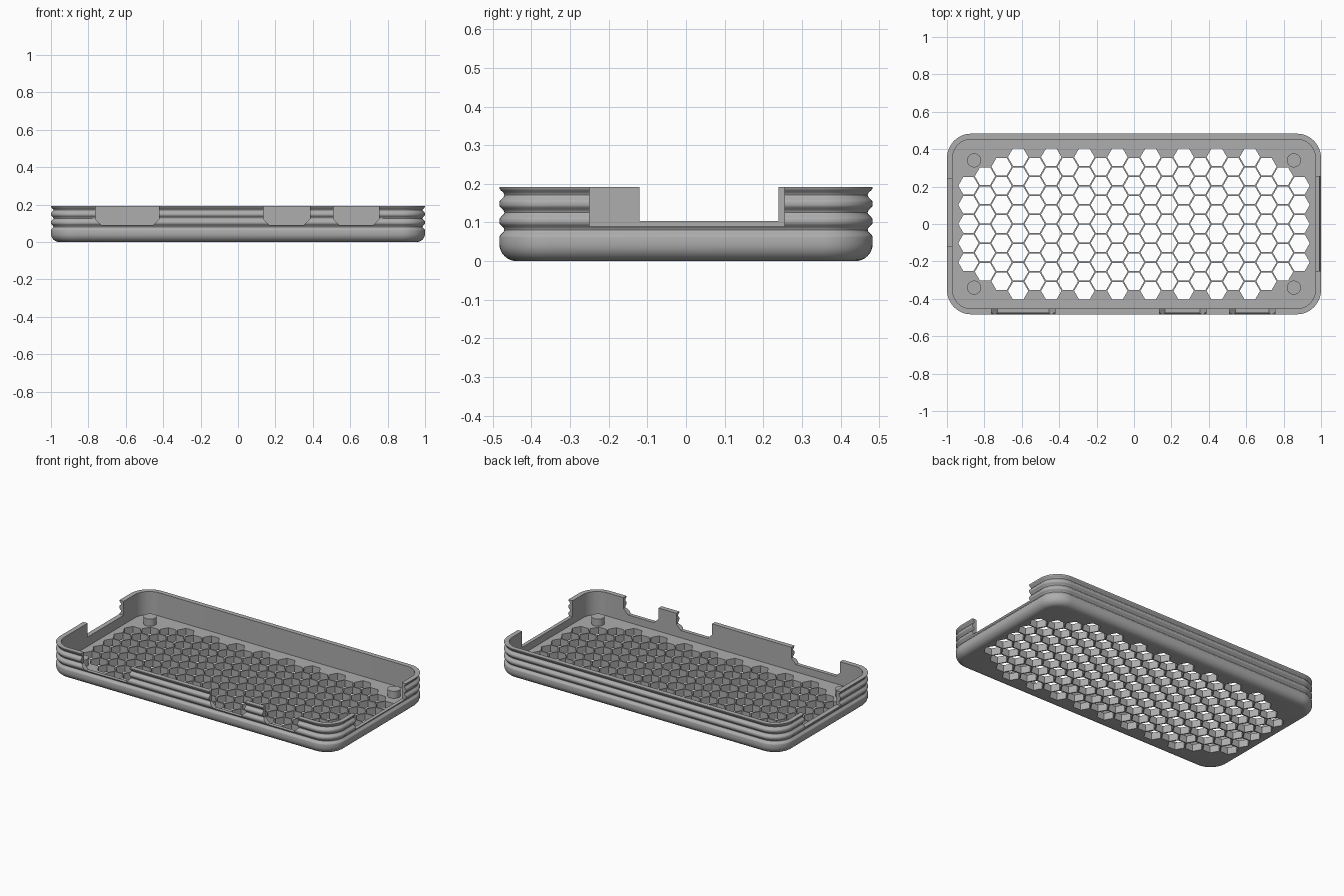
import bpy, bmesh, math
from mathutils import Matrix

cube = bpy.data.objects.get("Cube")
if cube:
    bpy.data.objects.remove(cube, do_unlink=True)

HX, HY, H = 1.0, 0.483, 0.192       # half length, half depth, height
RADIUS, WALL, FLOOR = 0.13, 0.03, 0.045

grey = bpy.data.materials.new("matte grey")
grey.use_nodes = True
colour = (0.42, 0.42, 0.42, 1)
grey.diffuse_color = colour
grey.node_tree.nodes["Principled BSDF"].inputs["Base Color"].default_value = colour


def to_object(bm, name):
    bmesh.ops.recalc_face_normals(bm, faces=bm.faces)
    mesh = bpy.data.meshes.new(name)
    bm.to_mesh(mesh)
    bm.free()
    mesh.materials.append(grey)
    obj = bpy.data.objects.new(name, mesh)
    bpy.context.collection.objects.link(obj)
    return obj


def activate(obj):
    bpy.ops.object.select_all(action="DESELECT")
    obj.select_set(True)
    bpy.context.view_layer.objects.active = obj


def ring(bm, inset, z, steps=12):
    """Rounded rectangle loop, inset from the outer outline."""
    r = RADIUS - inset
    verts = []
    for q, (sx, sy) in enumerate([(1, 1), (-1, 1), (-1, -1), (1, -1)]):
        for i in range(steps + 1):
            a = (q + i / steps) * math.pi / 2
            verts.append(bm.verts.new((sx * (HX - RADIUS) + r * math.cos(a),
                                       sy * (HY - RADIUS) + r * math.sin(a), z)))
    return verts


def prism(bm, outline, to_world, low, high):
    """Extruded outline between two depths along the mapped third axis."""
    a = [bm.verts.new(to_world(u, v, low)) for u, v in outline]
    b = [bm.verts.new(to_world(u, v, high)) for u, v in outline]
    bm.faces.new(a)
    bm.faces.new(b)
    for i in range(len(a)):
        j = (i + 1) % len(a)
        bm.faces.new((a[i], a[j], b[j], b[i]))


# Tray profile: rounded bottom edge, ribbed side, rim, inner wall
fillet = 0.045
profile = [(fillet * (1 - math.sin(t * math.pi / 16)), fillet * (1 - math.cos(t * math.pi / 16)))
           for t in range(9)]
for groove in (0.081, 0.126, 0.171):
    for i in range(-6, 7):
        t = i / 6
        profile.append((0.0065 * (1 + math.cos(t * math.pi)), groove + 0.019 * t))
profile += [(0, H), (WALL, H), (WALL, FLOOR)]

bm = bmesh.new()
loops = [ring(bm, d, z) for d, z in profile]
for low, high in zip(loops, loops[1:]):
    for i in range(len(low)):
        j = (i + 1) % len(low)
        bm.faces.new((low[i], low[j], high[j], high[i]))
bm.faces.new(loops[0])
bm.faces.new(loops[-1])
tray = to_object(bm, "vented_tray")

# Honeycomb vents through the floor
bm = bmesh.new()
PITCH = 0.1022
for col in range(-10, 11):
    edge = 10 - abs(col)
    count = 5 + edge if edge < 3 else 8 - (edge + 1) % 2
    for row in range(count):
        cx, cy = col * PITCH * math.sqrt(3) / 2, (row - (count - 1) / 2) * PITCH
        hexagon = [(cx + 0.0545 * math.cos(k * math.pi / 3), cy + 0.0545 * math.sin(k * math.pi / 3))
                   for k in range(6)]
        prism(bm, hexagon, lambda u, v, w: (u, v, w), -0.05, FLOOR + 0.02)
vents = to_object(bm, "vent_cutter")

# Port openings: chamfered in the front wall, square in both end walls
bm = bmesh.new()
C = 0.032
for x0, x1 in ((-0.763, -0.422), (0.135, 0.385), (0.51, 0.755)):
    outline = [(x0, 0.3), (x0, 0.091 + C), (x0 + C, 0.091), (x1 - C, 0.091), (x1, 0.091 + C), (x1, 0.3)]
    prism(bm, outline, lambda u, v, w: (u, w, v), -0.6, -0.4)
for side, y0, y1, z in ((1, -0.25, 0.255, 0.09), (-1, -0.12, 0.24, 0.104)):
    outline = [(y0, z), (y1, z), (y1, 0.3), (y0, 0.3)]
    prism(bm, outline, lambda u, v, w: (side * w, u, v), 0.9, 1.1)
ports = to_object(bm, "port_cutter")

for cutter in (vents, ports):
    cutter.hide_render = True
    activate(tray)
    mod = tray.modifiers.new("cut", "BOOLEAN")
    mod.operation, mod.solver, mod.object = "DIFFERENCE", "EXACT", cutter
    bpy.ops.object.modifier_apply(modifier=mod.name)
    bpy.data.objects.remove(cutter, do_unlink=True)
activate(tray)
bpy.ops.object.shade_smooth_by_angle(angle=math.radians(30))

# Corner posts standing on the floor
for sx, side in ((1, "left"), (-1, "right")):
    for sy, end in ((1, "back"), (-1, "front")):
        bm = bmesh.new()
        bmesh.ops.create_cone(bm, cap_ends=True, segments=16, radius1=0.038, radius2=0.038, depth=0.05,
                              matrix=Matrix.Translation((sx * 0.855, sy * 0.34, FLOOR + 0.02)))
        post = to_object(bm, f"{end}_{side}_post")
        activate(post)
        bpy.ops.object.shade_smooth_by_angle(angle=math.radians(30))
